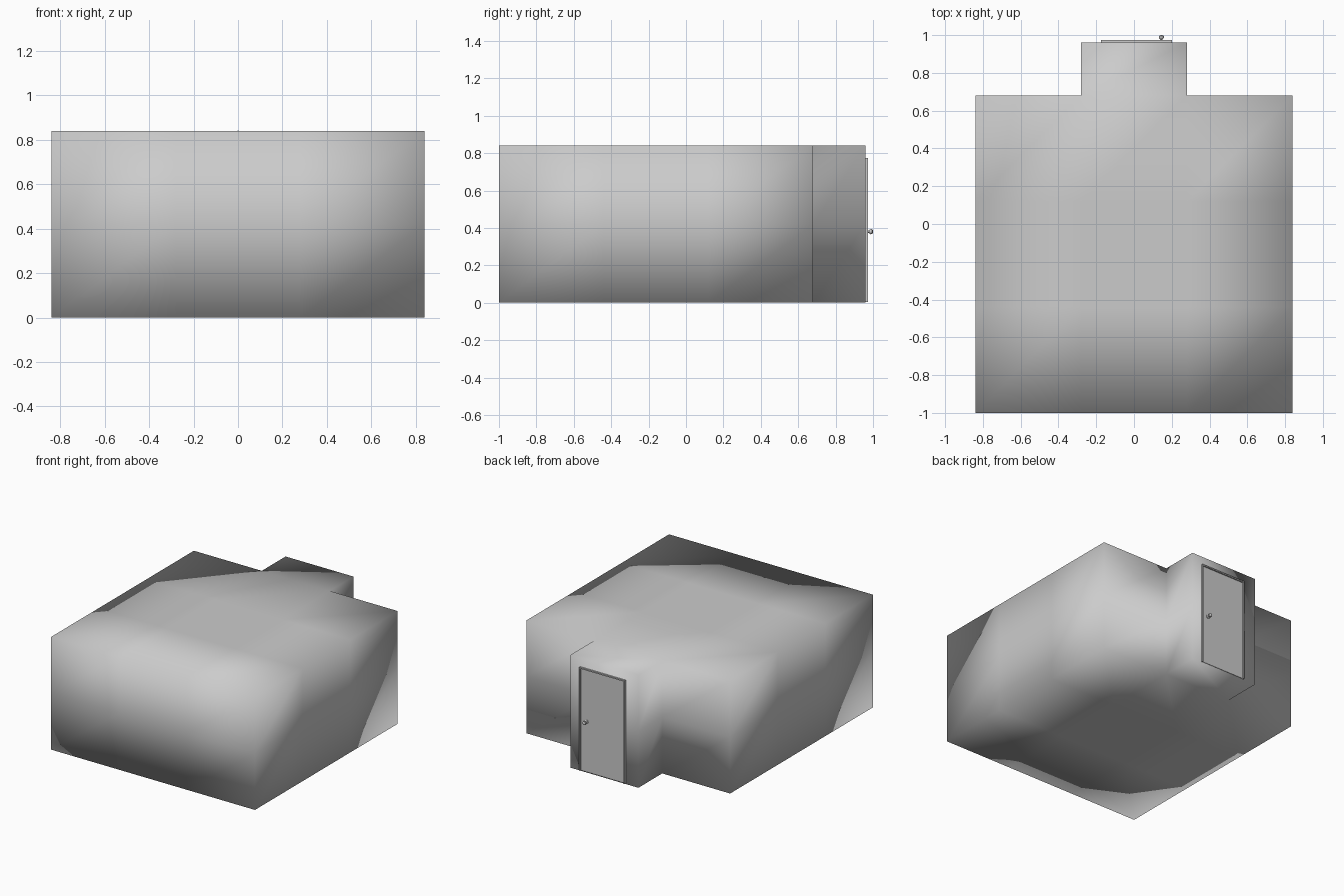
import bpy, bmesh, math
from mathutils import Matrix, Vector

if "Cube" in bpy.data.objects:
    bpy.data.objects.remove(bpy.data.objects["Cube"])


def finish(bm, name, smooth=False):
    bmesh.ops.remove_doubles(bm, verts=bm.verts, dist=1e-4)
    bmesh.ops.recalc_face_normals(bm, faces=bm.faces)
    for f in bm.faces:
        f.smooth = smooth
    me = bpy.data.meshes.new(name)
    bm.to_mesh(me)
    bm.free()
    ob = bpy.data.objects.new(name, me)
    bpy.context.collection.objects.link(ob)
    return ob


def add_box(bm, x0, x1, y0, y1, z0, z1):
    m = Matrix.Translation(((x0 + x1) / 2, (y0 + y1) / 2, (z0 + z1) / 2))
    m = m @ Matrix.Diagonal((x1 - x0, y1 - y0, z1 - z0, 1))
    bmesh.ops.create_cube(bm, size=1, matrix=m)


def add_quad(bm, *pts):
    bm.faces.new([bm.verts.new(p) for p in pts])


# Room shell with its entrance alcove, built on a coarse module grid
XS = [-0.84, -0.28, 0.28, 0.84]
YS = [-1.0, -0.44, 0.12, 0.68, 0.96]
ZS = [0.0, 0.42, 0.84]
cells = {(i, j) for i in range(3) for j in range(3)} | {(1, 3)}
bm = bmesh.new()
for i, j in cells:
    x0, x1, y0, y1 = XS[i], XS[i + 1], YS[j], YS[j + 1]
    for z in (ZS[0], ZS[-1]):  # floor and ceiling
        add_quad(bm, (x0, y0, z), (x1, y0, z), (x1, y1, z), (x0, y1, z))
    sides = {(0, -1): ((x0, y0), (x1, y0)), (1, 0): ((x1, y0), (x1, y1)),
             (0, 1): ((x1, y1), (x0, y1)), (-1, 0): ((x0, y1), (x0, y0))}
    for (di, dj), (a, b) in sides.items():  # walls where no neighbour
        if (i + di, j + dj) not in cells:
            for z0, z1 in zip(ZS, ZS[1:]):
                add_quad(bm, (*a, z0), (*b, z0), (*b, z1), (*a, z1))
finish(bm, "room_shell", smooth=True)

# Thin door frame standing proud of the wall
L, R, TOP, T = -0.176, 0.2, 0.775, 0.009
bm = bmesh.new()
add_box(bm, L, L + T, 0.95, 0.973, 0.004, TOP)
add_box(bm, R - T, R, 0.95, 0.973, 0.004, TOP)
add_box(bm, L + T, R - T, 0.95, 0.973, TOP - T, TOP)
finish(bm, "door_frame")

# Door panel set back inside the frame
bm = bmesh.new()
add_box(bm, L + T, R - T, 0.945, 0.963, 0.006, TOP - T)
finish(bm, "door")

# Turned door knob: rose, neck and ball
profile = [(0, 0.962), (0.014, 0.962), (0.014, 0.969), (0.006, 0.973),
           (0.006, 0.978), (0.011, 0.982), (0.014, 0.988), (0.013, 0.995),
           (0.007, 0.999), (0, 1.0)]
bm = bmesh.new()
vs = [bm.verts.new((0.145 + r, y, 0.38)) for r, y in profile]
es = [bm.edges.new(p) for p in zip(vs, vs[1:])]
bmesh.ops.spin(bm, geom=vs + es, cent=(0.145, 0, 0.38), axis=(0, 1, 0),
               angle=math.tau, steps=16)
knob = finish(bm, "door_knob")
bpy.context.view_layer.objects.active = knob
knob.select_set(True)
bpy.ops.object.shade_smooth_by_angle(angle=math.radians(40))

# Tip of the ceiling lamp fitting poking through the roof
bm = bmesh.new()
bmesh.ops.create_cone(bm, cap_ends=True, segments=8, radius1=0.003, radius2=0.003,
                      depth=0.02, matrix=Matrix.Translation((0, -0.16, 0.832)))
finish(bm, "ceiling_fitting")
